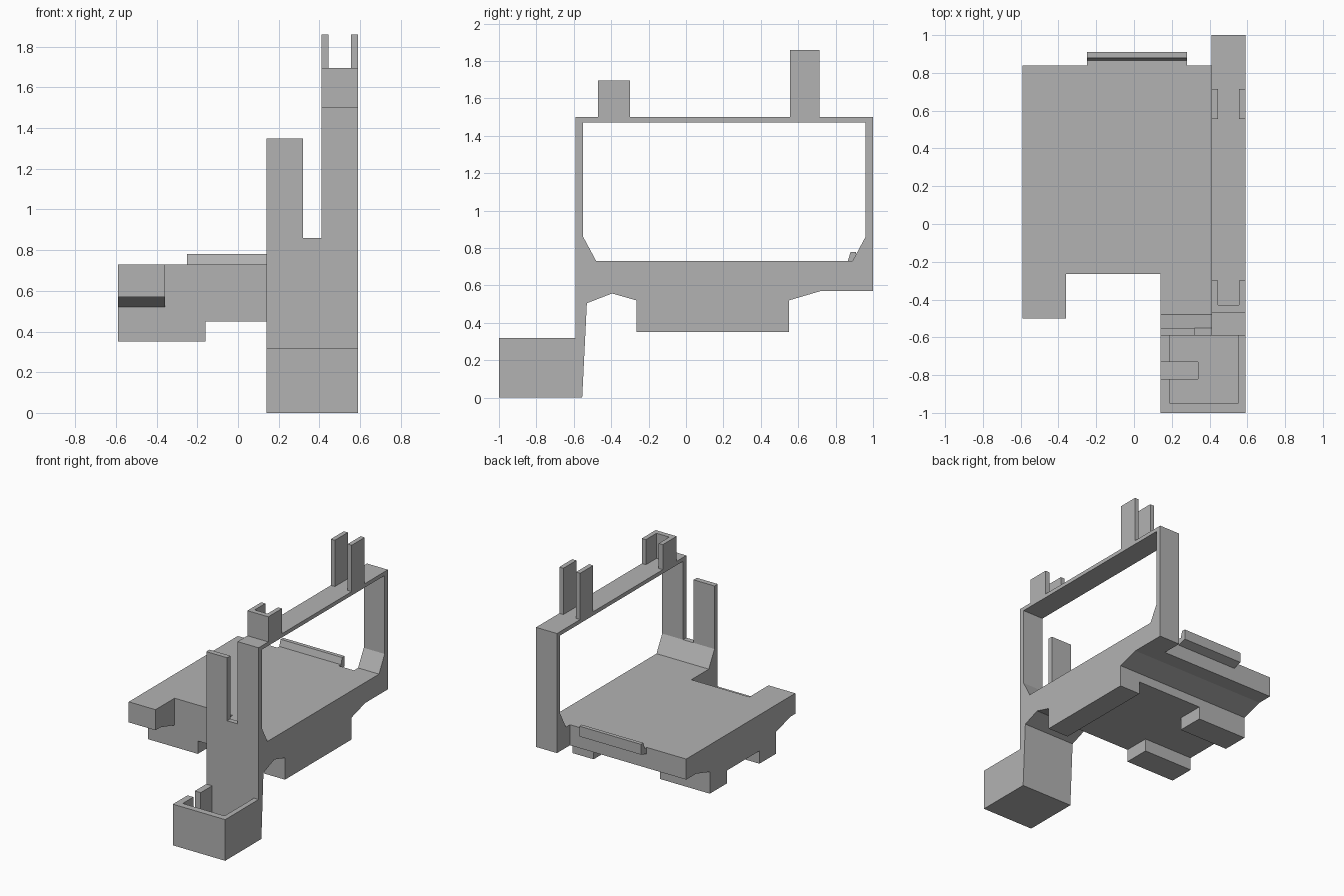
import bpy
import bmesh

cube = bpy.data.objects.get("Cube")
if cube:
    bpy.data.objects.remove(cube, do_unlink=True)

grey = bpy.data.materials.new("plain_grey")
grey.use_nodes = True
grey.diffuse_color = (0.45, 0.45, 0.45, 1)
grey.node_tree.nodes["Principled BSDF"].inputs["Base Color"].default_value = grey.diffuse_color


def prism(name, x0, x1, profile):
    """Extrude a (y, z) outline from x0 to x1."""
    bm = bmesh.new()
    face = bm.faces.new([bm.verts.new((x0, y, z)) for y, z in profile])
    new = bmesh.ops.extrude_face_region(bm, geom=[face])["geom"]
    bmesh.ops.translate(bm, vec=(x1 - x0, 0, 0),
                        verts=[v for v in new if isinstance(v, bmesh.types.BMVert)])
    bmesh.ops.recalc_face_normals(bm, faces=bm.faces)
    mesh = bpy.data.meshes.new(name)
    bm.to_mesh(mesh)
    bm.free()
    mesh.materials.append(grey)
    obj = bpy.data.objects.new(name, mesh)
    bpy.context.collection.objects.link(obj)
    return obj


def box(name, x0, x1, y0, y1, z0, z1):
    return prism(name, x0, x1, [(y0, z0), (y1, z0), (y1, z1), (y0, z1)])


def cut(obj, cutters):
    """Subtract the cutters, bake the result and discard the cutters."""
    for c in cutters:
        c.hide_render = True
        mod = obj.modifiers.new("cut", 'BOOLEAN')
        mod.operation = 'DIFFERENCE'
        mod.solver = 'EXACT'
        mod.object = c
    bpy.context.view_layer.update()
    graph = bpy.context.evaluated_depsgraph_get()
    baked = bpy.data.meshes.new_from_object(obj.evaluated_get(graph))
    obj.modifiers.clear()
    obj.data = baked
    for c in cutters:
        bpy.data.objects.remove(c, do_unlink=True)


RIGHT, LEFT = -0.59, 0.59      # outer sides
POST, RAIL = 0.14, 0.41        # inner edges of front post and side frame
FRONT, BACK = -0.265, 0.55     # extent of the thick middle
TOP, FOOT, CEIL = 0.73, 0.35, 0.45

# Side frame with its window
leg = [(-0.59, 0), (-0.555, 0), (-0.53, 0.505), (-0.395, 0.557), (FRONT, 0.52)]
side = prism("side_frame", RAIL, LEFT, leg + [
    (FRONT, FOOT), (BACK, FOOT), (BACK, 0.52), (0.72, 0.57),
    (1, 0.57), (1, 1.5), (-0.59, 1.5)])
window = prism("window_cutter", RAIL - 0.1, LEFT + 0.1, [
    (-0.48, TOP), (0.89, TOP), (0.96, 0.86), (0.96, 1.47), (-0.55, 1.47), (-0.55, 0.86)])
cut(side, [window])

# Front post with its upright prong
prism("front_post", POST, RAIL, leg + [
    (FRONT, TOP), (-0.48, TOP), (-0.55, 0.86), (-0.59, 0.86)])
box("front_prong", POST, 0.32, -0.59, -0.55, 0.86, 1.35)

# Deck, its forward arm and the feet below
prism("deck", RIGHT, RAIL, [
    (FRONT, CEIL), (BACK, CEIL), (BACK, 0.52), (0.72, 0.57),
    (0.84, 0.57), (0.84, TOP), (FRONT, TOP)])
prism("deck_arm", RIGHT, -0.36, [
    (-0.5, 0.57), (-0.44, 0.57), (FRONT, 0.52), (FRONT, TOP), (-0.5, TOP)])
box("front_foot", RIGHT, -0.16, FRONT, -0.06, FOOT, CEIL)
box("back_foot", RIGHT, -0.16, 0.34, BACK, FOOT, CEIL)

# Raised lip on the back edge
prism("back_lip", -0.25, 0.28, [
    (0.84, 0.68), (0.91, 0.7), (0.91, 0.78), (0.88, 0.78), (0.865, TOP), (0.84, TOP)])

# Open tray in front of the post, with a slot in one wall
tray = box("front_tray", POST, LEFT, -1, -0.59, 0, 0.32)
cut(tray, [box("pocket_cutter", 0.19, 0.55, -0.95, -0.57, 0.09, 0.5),
           box("slot_cutter", 0, 0.34, -0.82, -0.73, 0.045, 0.6)])

# Clips on the top rail: a cup at the front, two plates at the back
box("cup_wall", RAIL, LEFT, -0.47, -0.43, 1.5, 1.695)
for label, x0 in (("right", RAIL), ("left", LEFT - 0.035)):
    box("cup_side_" + label, x0, x0 + 0.035, -0.43, -0.3, 1.5, 1.695)
    box("clip_plate_" + label, x0, x0 + 0.035, 0.555, 0.715, 1.5, 1.86)
